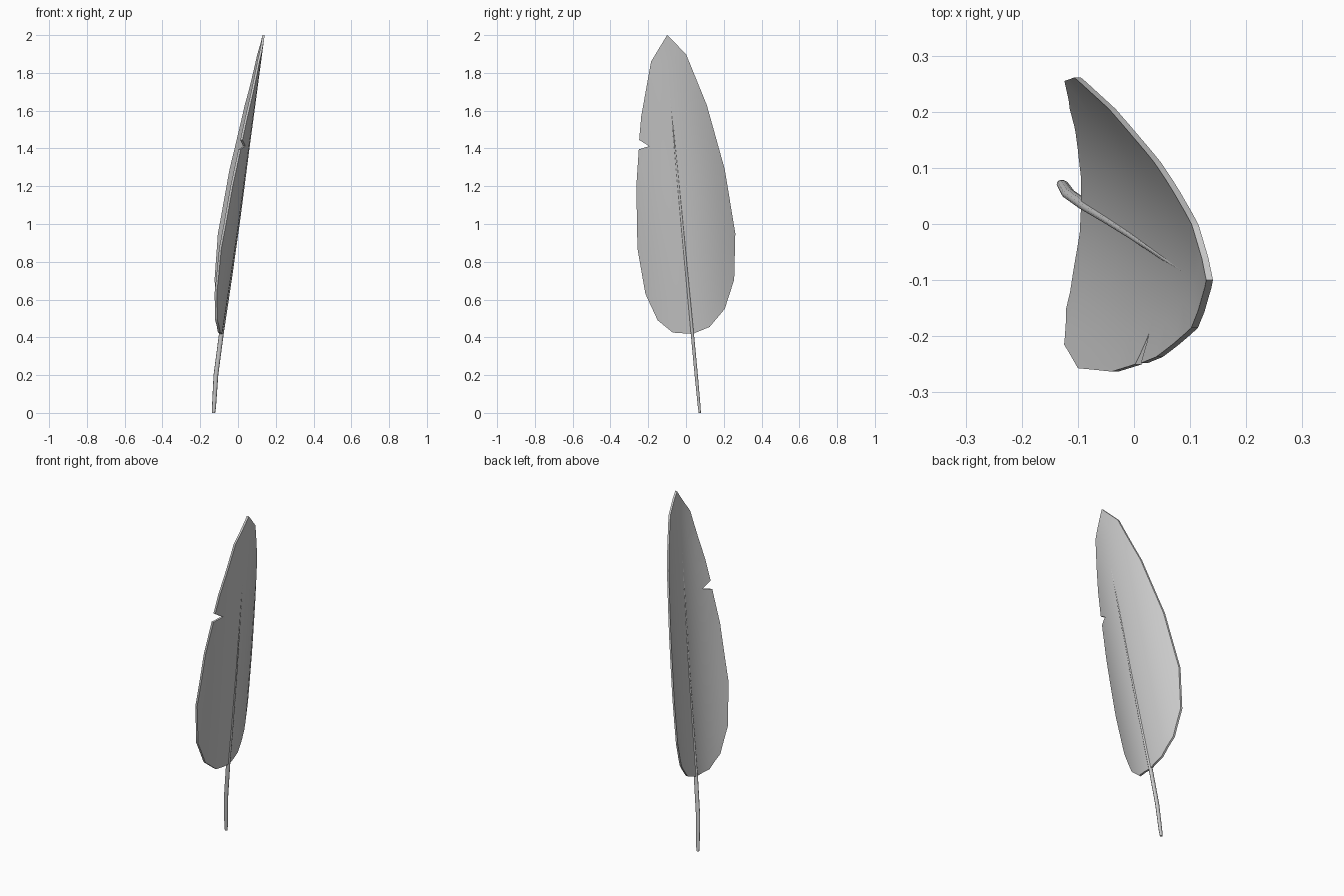
import bpy, bmesh, math
from mathutils import Vector

if "Cube" in bpy.data.objects:
    bpy.data.objects.remove(bpy.data.objects["Cube"])

SPINE_X = [(0, -.129), (.2, -.117), (.42, -.088), (.7, -.045), (1.0, -.001),
           (1.4, .053), (1.7, .095), (2.0, .135)]
CUP = 1.2          # how strongly the vane curls towards -x
THICK = .012


def spine_x(z):
    for (z0, x0), (z1, x1) in zip(SPINE_X, SPINE_X[1:]):
        if z <= z1 + 1e-4:
            return x0 + (x1 - x0) * (z - z0) / (z1 - z0)
    return SPINE_X[-1][1]


def spine_y(z):
    return .073 - .094 * z


def finish(bm, name, angle):
    bmesh.ops.recalc_face_normals(bm, faces=bm.faces[:])
    me = bpy.data.meshes.new(name)
    bm.to_mesh(me)
    bm.free()
    ob = bpy.data.objects.new(name, me)
    bpy.context.collection.objects.link(ob)
    bpy.ops.object.select_all(action='DESELECT')
    ob.select_set(True)
    bpy.context.view_layer.objects.active = ob
    bpy.ops.object.shade_smooth_by_angle(angle=math.radians(angle))


# Vane: outline (y, z) with a notch, sliced into a grid, curled, then thickened
outline = [(-.10, 2.0), (0, 1.9), (.11, 1.63), (.205, 1.29), (.261, .95),
           (.255, .705), (.205, .55), (.125, .455), (.035, .418), (-.07, .425),
           (-.15, .49), (-.215, .63), (-.257, .87), (-.263, 1.2), (-.25, 1.395),
           (-.195, 1.412), (-.248, 1.445), (-.237, 1.57), (-.185, 1.86)]
bm = bmesh.new()
bm.faces.new([bm.verts.new((0, y, z)) for y, z in outline])


def cut(co, no):
    bmesh.ops.bisect_plane(bm, geom=bm.verts[:] + bm.edges[:] + bm.faces[:],
                           dist=1e-5, plane_co=co, plane_no=no)


for i in range(-5, 6):
    cut(Vector((0, .073 + i * .05, 0)), Vector((0, 1, .094)))
for z in (.5, .6, .7, .85, 1.0, 1.2, 1.4, 1.55, 1.7, 1.85):
    cut(Vector((0, 0, z)), Vector((0, 0, 1)))
for v in bm.verts:
    y, z = v.co.y, v.co.z
    v.co.x = spine_x(z) - CUP * (y - spine_y(z)) ** 2 - THICK / 2
ext = bmesh.ops.extrude_face_region(bm, geom=bm.faces[:], use_keep_orig=True)
for v in ext['geom']:
    if isinstance(v, bmesh.types.BMVert):
        v.co.x += THICK
finish(bm, "feather_vane", 35)

# Shaft: tapered oval quill following the spine
bm = bmesh.new()
SIDES = 10
rings = []
for z, s in ((0, .65), (.03, .85), (.2, 1), (.42, 1), (.7, .9), (1.0, .8),
             (1.4, .62), (1.7, .48), (1.85, .1)):
    rings.append([bm.verts.new((
        spine_x(z) + .0125 * s * math.cos(2 * math.pi * k / SIDES),
        spine_y(z) + .009 * s * math.sin(2 * math.pi * k / SIDES), z))
        for k in range(SIDES)])
for a, b in zip(rings, rings[1:]):
    for k in range(SIDES):
        n = (k + 1) % SIDES
        bm.faces.new((a[k], a[n], b[n], b[k]))
bm.faces.new(rings[0][::-1])
bm.faces.new(rings[-1])
finish(bm, "quill_shaft", 50)
